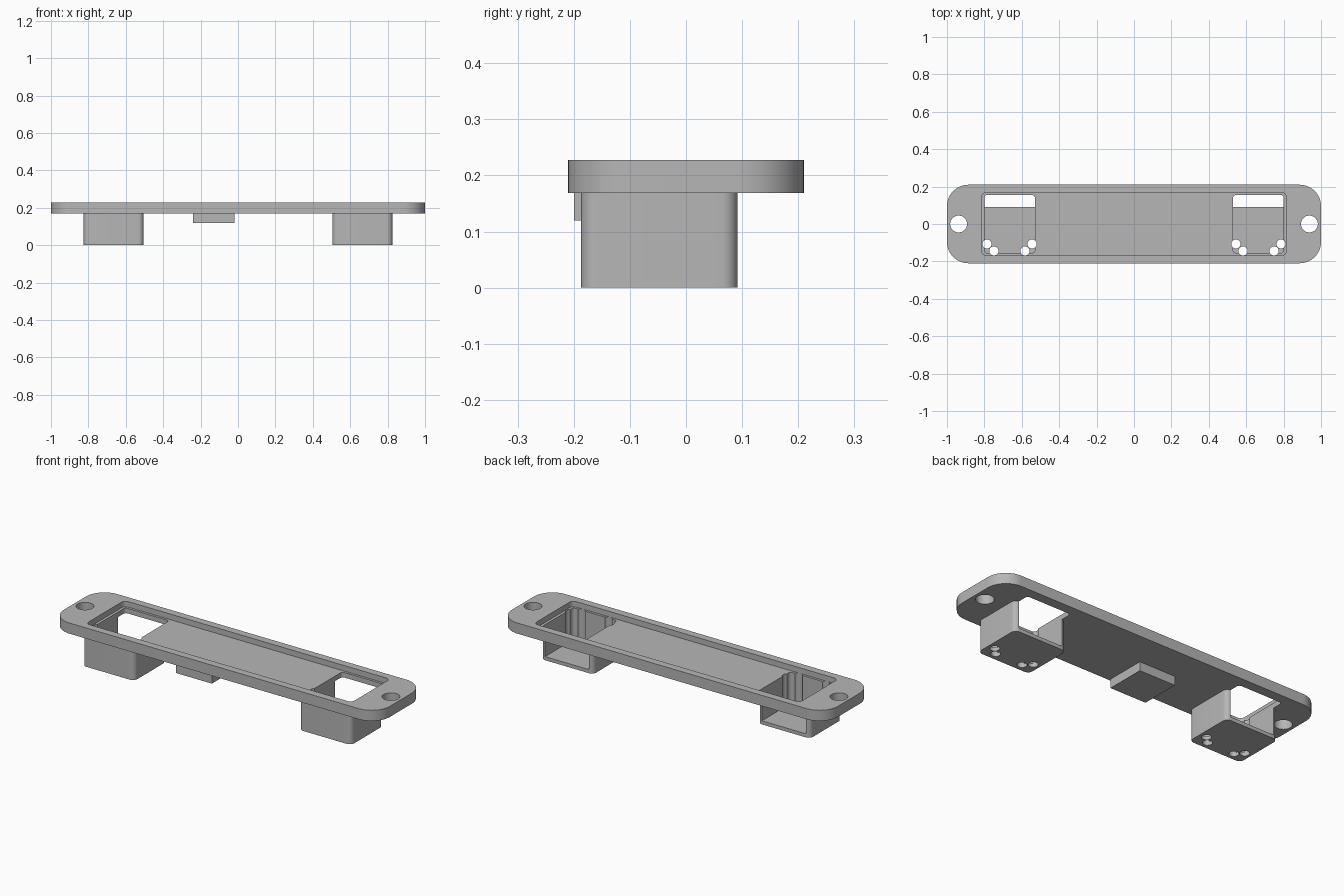
import bpy
import bmesh
from math import cos, sin, pi, radians

cube = bpy.data.objects.get("Cube")
if cube:
    bpy.data.objects.remove(cube, do_unlink=True)

grey = bpy.data.materials.new("matt grey")
grey.use_nodes = True
grey.diffuse_color = (0.47, 0.47, 0.47, 1)
grey.node_tree.nodes["Principled BSDF"].inputs["Base Color"].default_value = (0.47, 0.47, 0.47, 1)


def prism(name, outline, z0, z1):
    """Extrude a closed outline from z0 up to z1."""
    bm = bmesh.new()
    face = bm.faces.new([bm.verts.new((x, y, z0)) for x, y in outline])
    top = bmesh.ops.extrude_face_region(bm, geom=[face])["geom"]
    verts = [g for g in top if isinstance(g, bmesh.types.BMVert)]
    bmesh.ops.translate(bm, verts=verts, vec=(0, 0, z1 - z0))
    bmesh.ops.recalc_face_normals(bm, faces=bm.faces[:])
    mesh = bpy.data.meshes.new(name)
    bm.to_mesh(mesh)
    bm.free()
    mesh.materials.append(grey)
    obj = bpy.data.objects.new(name, mesh)
    bpy.context.collection.objects.link(obj)
    return obj


def rounded(x0, x1, y0, y1, r, steps=10):
    """Rectangle outline with rounded corners."""
    corners = [(x1 - r, y1 - r), (x0 + r, y1 - r), (x0 + r, y0 + r), (x1 - r, y0 + r)]
    return [(cx + r * cos((k + i / steps) * pi / 2), cy + r * sin((k + i / steps) * pi / 2))
            for k, (cx, cy) in enumerate(corners) for i in range(steps + 1)]


def circle(cx, cy, r, n=32):
    return [(cx + r * cos(2 * pi * i / n), cy + r * sin(2 * pi * i / n)) for i in range(n)]


def cut(obj, outline, z0, z1):
    """Subtract a prism from a part and discard the cutter."""
    cutter = prism("cutter", outline, z0, z1)
    cutter.hide_render = True
    mod = obj.modifiers.new("cut", "BOOLEAN")
    mod.operation = "DIFFERENCE"
    mod.solver = "EXACT"
    mod.object = cutter
    bpy.context.view_layer.objects.active = obj
    bpy.ops.object.modifier_apply(modifier=mod.name)
    bpy.data.objects.remove(cutter, do_unlink=True)


UNDERSIDE, RECESS, TOP = 0.169, 0.197, 0.228
WIRE_HOLES = [(0.545, -0.107), (0.583, -0.144), (0.749, -0.144), (0.786, -0.107)]

# Long mounting plate with a shallow recess
plate = prism("mounting_plate", rounded(-1, 1, -0.21, 0.21, 0.115, 16), UNDERSIDE, TOP)
cut(plate, rounded(-0.815, 0.815, -0.168, 0.168, 0.025), RECESS, TOP + 0.1)
parts = [plate]

for side, label in ((1, "left"), (-1, "right")):
    xs = sorted((side * 0.53, side * 0.80))
    outer = sorted((side * 0.505, side * 0.825))
    # Socket box, open at the top and the back
    box = prism(label + "_socket_box", rounded(*outer, -0.187, 0.092, 0.028), 0, UNDERSIDE)
    window = rounded(*xs, -0.155, 0.155, 0.016)
    cut(box, window, 0.02, TOP)
    # Window and screw hole through the plate
    cut(plate, window, 0.1, TOP + 0.1)
    cut(plate, circle(side * 0.938, 0, 0.045), 0.1, TOP + 0.1)
    # Round wire channels down the corners
    for x, y in WIRE_HOLES:
        for part in (box, plate):
            cut(part, circle(side * x, y, 0.0245, 24), -0.1, RECESS + 0.003)
    parts.append(box)

# Small block under the front edge
tab = prism("locating_block", [(-0.24, -0.2), (-0.02, -0.2), (-0.02, 0.02), (-0.24, 0.02)],
            0.12, UNDERSIDE)
parts.append(tab)

# Smooth the curves, keep the edges crisp
for part in parts:
    bpy.ops.object.select_all(action="DESELECT")
    part.select_set(True)
    bpy.context.view_layer.objects.active = part
    bpy.ops.object.shade_smooth_by_angle(angle=radians(30))
